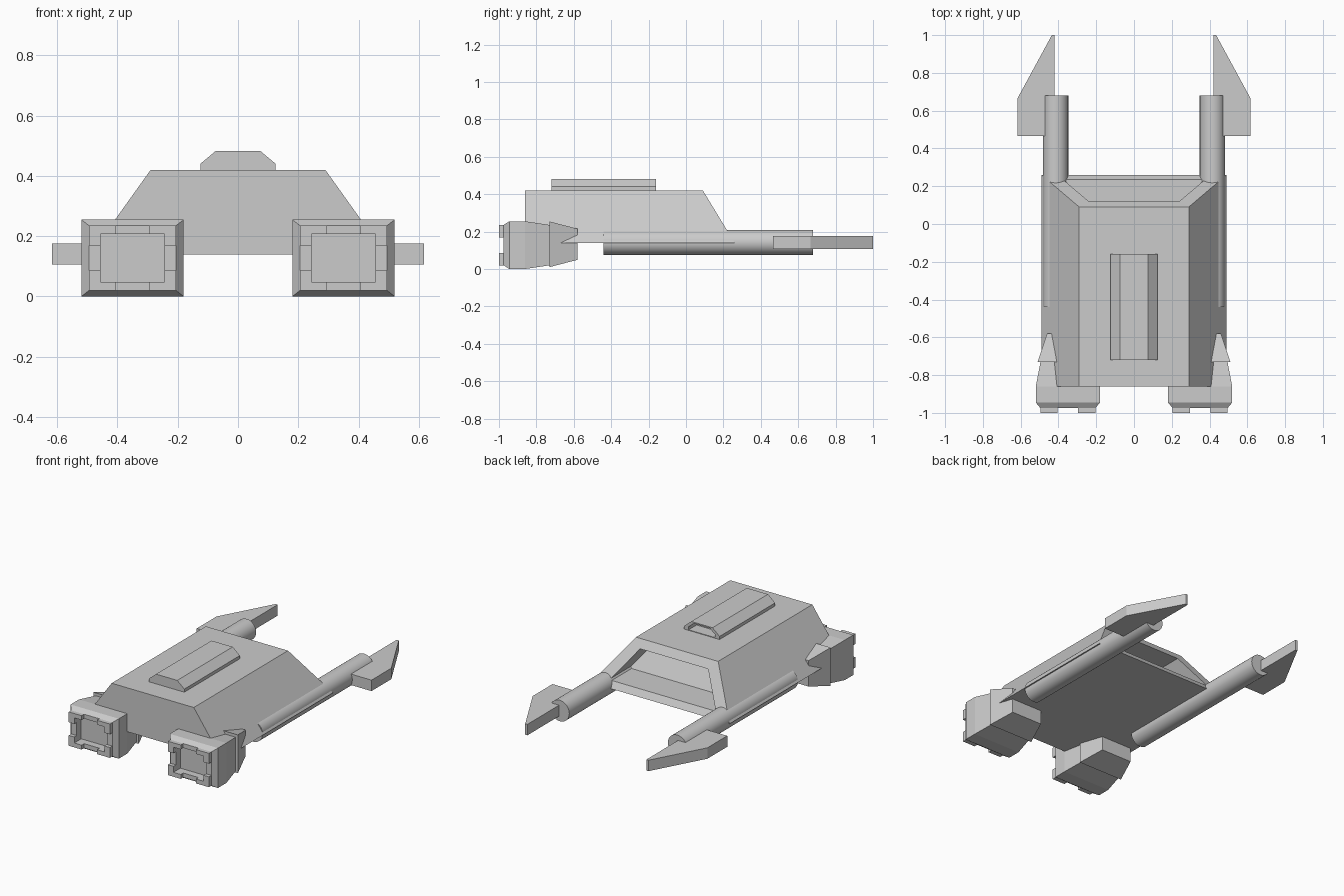
import bpy, bmesh
from math import cos, sin, pi

if "Cube" in bpy.data.objects:
    bpy.data.objects.remove(bpy.data.objects["Cube"])


def loft(name, rings, mirror=False, smooth=False):
    """Skin equal-length rings of points and cap both ends."""
    bm = bmesh.new()
    vs = [[bm.verts.new(p) for p in r] for r in rings]
    n = len(vs[0])
    for a, b in zip(vs, vs[1:]):
        for i in range(n):
            j = (i + 1) % n
            bm.faces.new((a[i], a[j], b[j], b[i]))
    bm.faces.new(vs[0])
    bm.faces.new(vs[-1])
    bmesh.ops.recalc_face_normals(bm, faces=bm.faces)
    me = bpy.data.meshes.new(name)
    bm.to_mesh(me)
    bm.free()
    ob = bpy.data.objects.new(name, me)
    bpy.context.collection.objects.link(ob)
    if mirror:
        ob.modifiers.new("mirror", 'MIRROR').use_mirror_merge = False
    if smooth:
        bpy.ops.object.select_all(action='DESELECT')
        ob.select_set(True)
        bpy.context.view_layer.objects.active = ob
        bpy.ops.object.shade_smooth_by_angle()
    return ob


def trapezoid(xb, yb, zb, xt, yt, zt):
    return [(-xb, yb, zb), (xb, yb, zb), (xt, yt, zt), (-xt, yt, zt)]


def rect(cx, cz, y, hw, hh):
    return [(cx - hw, y, cz - hh), (cx + hw, y, cz - hh),
            (cx + hw, y, cz + hh), (cx - hw, y, cz + hh)]


# Hull: sloped sides, raked far end with a recessed bay
loft("hull", [
    trapezoid(0.49, -0.86, 0.14, 0.29, -0.86, 0.42),
    trapezoid(0.49, 0.26, 0.14, 0.29, 0.09, 0.42),
    trapezoid(0.375, 0.235, 0.18, 0.24, 0.12, 0.37),
    trapezoid(0.375, 0.035, 0.18, 0.24, -0.08, 0.37),
])

# Roof ridge with a recessed far end
def ridge_ring(y, s=1.0):
    prof = [(-0.125, 0.415), (0.125, 0.415), (0.125, 0.44),
            (0.075, 0.482), (-0.075, 0.482), (-0.125, 0.44)]
    return [(x * s, y, 0.45 + (z - 0.45) * s) for x, z in prof]


loft("roof_ridge", [ridge_ring(-0.72), ridge_ring(-0.16),
                    ridge_ring(-0.16, 0.75), ridge_ring(-0.24, 0.75)])

# Side tubes
def circle(y, r=0.067, n=32):
    return [(0.415 + r * cos(2 * pi * i / n), y, 0.142 + r * sin(2 * pi * i / n))
            for i in range(n)]


loft("side_tube", [circle(-0.44), circle(0.68)], mirror=True, smooth=True)

# Blades at the tube tips
blade = [(0.42, 0.465), (0.617, 0.465), (0.617, 0.665), (0.435, 1.0), (0.42, 1.0)]
loft("tip_blade", [[(x, y, z) for x, y in blade] for z in (0.106, 0.176)], mirror=True)

# Engines with open nozzle
CX, CZ = 0.35, 0.1275
loft("engine", [rect(CX, CZ, y, w, h) for y, w, h in (
    (-0.93, 0.106, 0.08), (-0.975, 0.106, 0.08), (-0.975, 0.145, 0.108),
    (-0.945, 0.17, 0.1275), (-0.86, 0.17, 0.1275), (-0.73, 0.145, 0.108))], mirror=True)

# Tapered collar behind each engine
loft("engine_collar", [rect(CX, 0.132, -0.73, 0.16, 0.122),
                       rect(CX, 0.132, -0.58, 0.11, 0.083)], mirror=True)

# L-shaped corner teeth around each nozzle
corner = [(0.145, 0.108), (0.145, 0.042), (0.106, 0.042),
          (0.106, 0.08), (0.054, 0.08), (0.054, 0.108)]
for sx in (-1, 1):
    for sz in (-1, 1):
        loft("nozzle_tooth", [[(CX + sx * x, y, CZ + sz * z) for x, z in corner]
                              for y in (-1.0, -0.975)], mirror=True)
